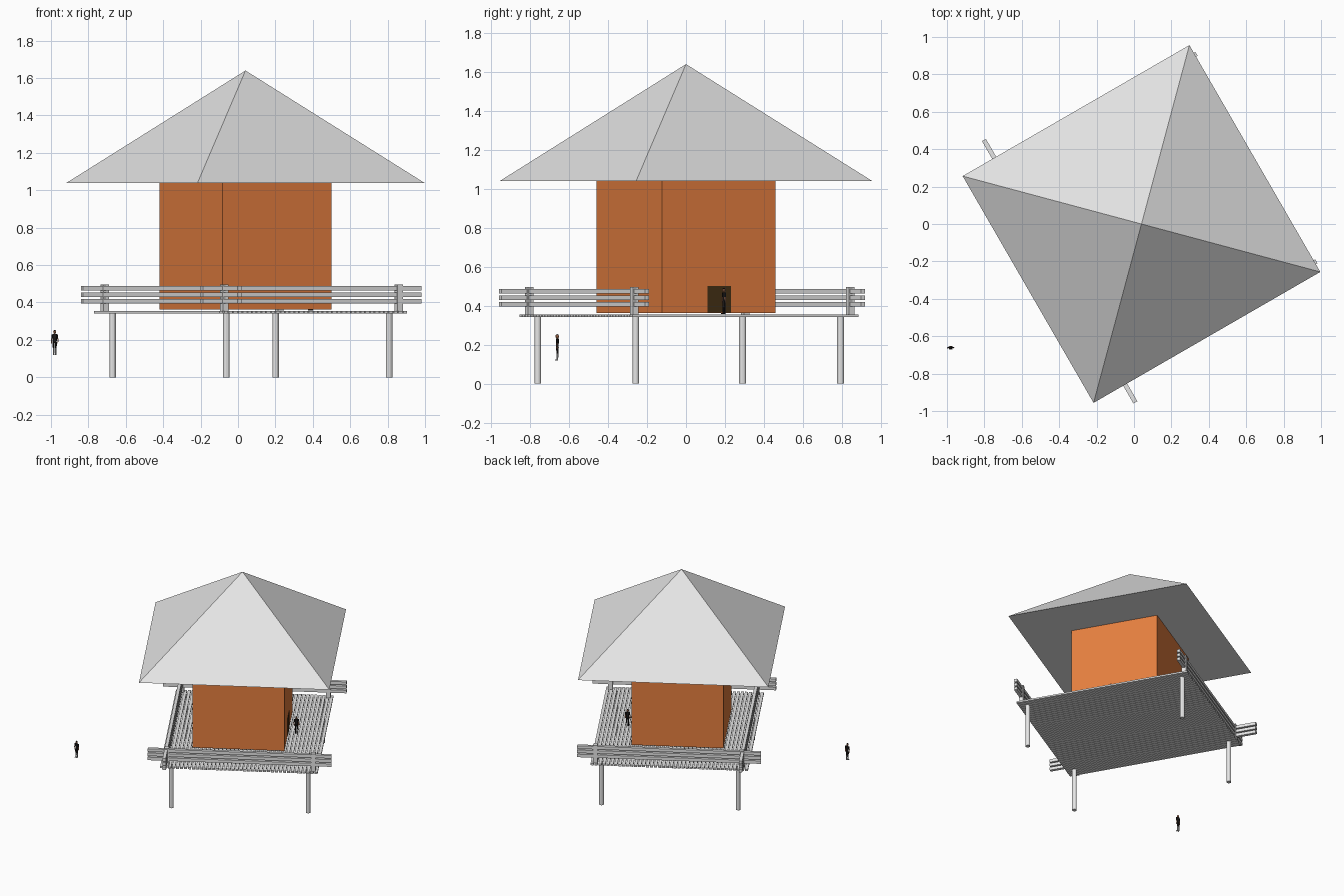
import bpy, bmesh, math
from mathutils import Matrix, Vector

if "Cube" in bpy.data.objects:
    bpy.data.objects.remove(bpy.data.objects["Cube"])

# Whole hut is turned 30 degrees about its own centre
FRAME = Matrix.Translation((0.04, 0, 0)) @ Matrix.Rotation(math.radians(30), 4, 'Z')


def material(name, rgb):
    m = bpy.data.materials.new(name)
    m.diffuse_color = (*rgb, 1)
    m.use_nodes = True
    m.node_tree.nodes["Principled BSDF"].inputs["Base Color"].default_value = m.diffuse_color
    return m


GREY = material("pale_grey", (0.78, 0.78, 0.78))
ORANGE = material("orange_wall", (0.78, 0.21, 0.05))
DARK = material("dark_doorway", (0.06, 0.03, 0.008))
BLACK = material("black_cloth", (0.012, 0.01, 0.01))
SKIN = material("skin", (0.55, 0.22, 0.11))
LIGHT = material("light_grey_cloth", (0.45, 0.45, 0.45))


def finish(name, bm, mat, frame):
    bm.transform(frame)
    me = bpy.data.meshes.new(name)
    bm.to_mesh(me)
    bm.free()
    me.materials.append(mat)
    ob = bpy.data.objects.new(name, me)
    bpy.context.collection.objects.link(ob)
    return ob


def add_box(bm, lo, hi):
    lo, hi = Vector(lo), Vector(hi)
    m = Matrix.Translation((lo + hi) / 2) @ Matrix.Diagonal((*(hi - lo), 1))
    bmesh.ops.create_cube(bm, size=1, matrix=m)


def boxes(name, items, mat, frame=FRAME):
    bm = bmesh.new()
    for lo, hi in items:
        add_box(bm, lo, hi)
    return finish(name, bm, mat, frame)


def cone(name, x, y, z0, z1, r0, r1, n, mat, frame=FRAME, turn=0):
    bm = bmesh.new()
    m = Matrix.Translation((x, y, (z0 + z1) / 2)) @ Matrix.Rotation(turn, 4, 'Z')
    bmesh.ops.create_cone(bm, cap_ends=True, segments=n, radius1=r0, radius2=r1,
                          depth=z1 - z0, matrix=m)
    bmesh.ops.remove_doubles(bm, verts=bm.verts, dist=1e-5)
    return finish(name, bm, mat, frame)


# Roof: closed square pyramid
bm = bmesh.new()
base = [bm.verts.new((x, y, 1.04)) for x, y in ((-.7, -.7), (.7, -.7), (.7, .7), (-.7, .7))]
apex = bm.verts.new((0, 0, 1.64))
bm.faces.new(base[::-1])
for i in range(4):
    bm.faces.new((base[i], base[(i + 1) % 4], apex))
finish("roof", bm, GREY, FRAME)

# Room and doorway
boxes("room", [((-.337, -.337, .363), (.337, .337, 1.04))], ORANGE)
boxes("doorway", [((.334, -.068, .364), (.340, .070, .50))], DARK)

# Deck made of narrow planks with gaps
N, U0, U1 = 40, -.547, .617
step = (U1 - U0) / N
boxes("deck_planks", [((U0 + i * step, -.67, .342), (U0 + (i + .78) * step, .67, .355))
                      for i in range(N)], GREY)

# Stilts
for u in (-.47, .536):
    for v in (-.607, .607):
        cone("stilt", u, v, 0, .343, .0175, .0175, 12, GREY)

# Railing posts
h = .0165
for u in (-.50, .577):
    for v in (-.64, .64):
        boxes("railing_post", [((u - h, v - h, .355), (u + h, v + h, .497))], GREY)

# Railings on three sides, three boards each
levels = (.395, .429, .463)
t = .012
for v in (-.64, .64):
    boxes("side_railing", [((-.64, v - t, z), (.71, v + t, z + .024)) for z in levels], GREY)
boxes("back_railing", [((-.505 - t, -.81, z), (-.505 + t, .81, z + .024)) for z in levels], GREY)


# Small standing figures
def figure(name, x, y, z, turn, shin):
    f = Matrix.Translation((x, y, z)) @ Matrix.Rotation(turn, 4, 'Z')
    for s in (-1, 1):
        cone(name + "_lower_leg", s * .006, 0, .004, .036, .004, .005, 6, shin, f)
        cone(name + "_upper_leg", s * .006, 0, .036, .068, .005, .007, 6, BLACK, f)
        boxes(name + "_shoe", [((s * .006 - .004, -.012, 0), (s * .006 + .004, .004, .005))], shin, f)
        cone(name + "_sleeve", s * .0145, 0, .088, .110, .0035, .004, 6, BLACK, f)
        cone(name + "_forearm", s * .0165, -.002, .060, .088, .0025, .0035, 6, SKIN, f)
    cone(name + "_torso", 0, 0, .064, .112, .0105, .0125, 8, BLACK,
         f @ Matrix.Diagonal((1, .6, 1, 1)))
    cone(name + "_neck", 0, 0, .108, .118, .004, .004, 6, SKIN, f)
    bm = bmesh.new()
    bmesh.ops.create_uvsphere(bm, u_segments=8, v_segments=6, radius=1,
                              matrix=Matrix.Translation((0, -.001, .123))
                              @ Matrix.Diagonal((.008, .009, .011, 1)))
    ob = finish(name + "_head", bm, SKIN, f)
    # Hair covers the crown
    ob.data.materials.append(BLACK)
    for p in ob.data.polygons:
        if p.center.z - z > .128:
            p.material_index = 1


figure("ground_figure", -.98, -.66, .12, 0, LIGHT)
figure("door_figure", .385, .195, .357, math.radians(30), BLACK)
